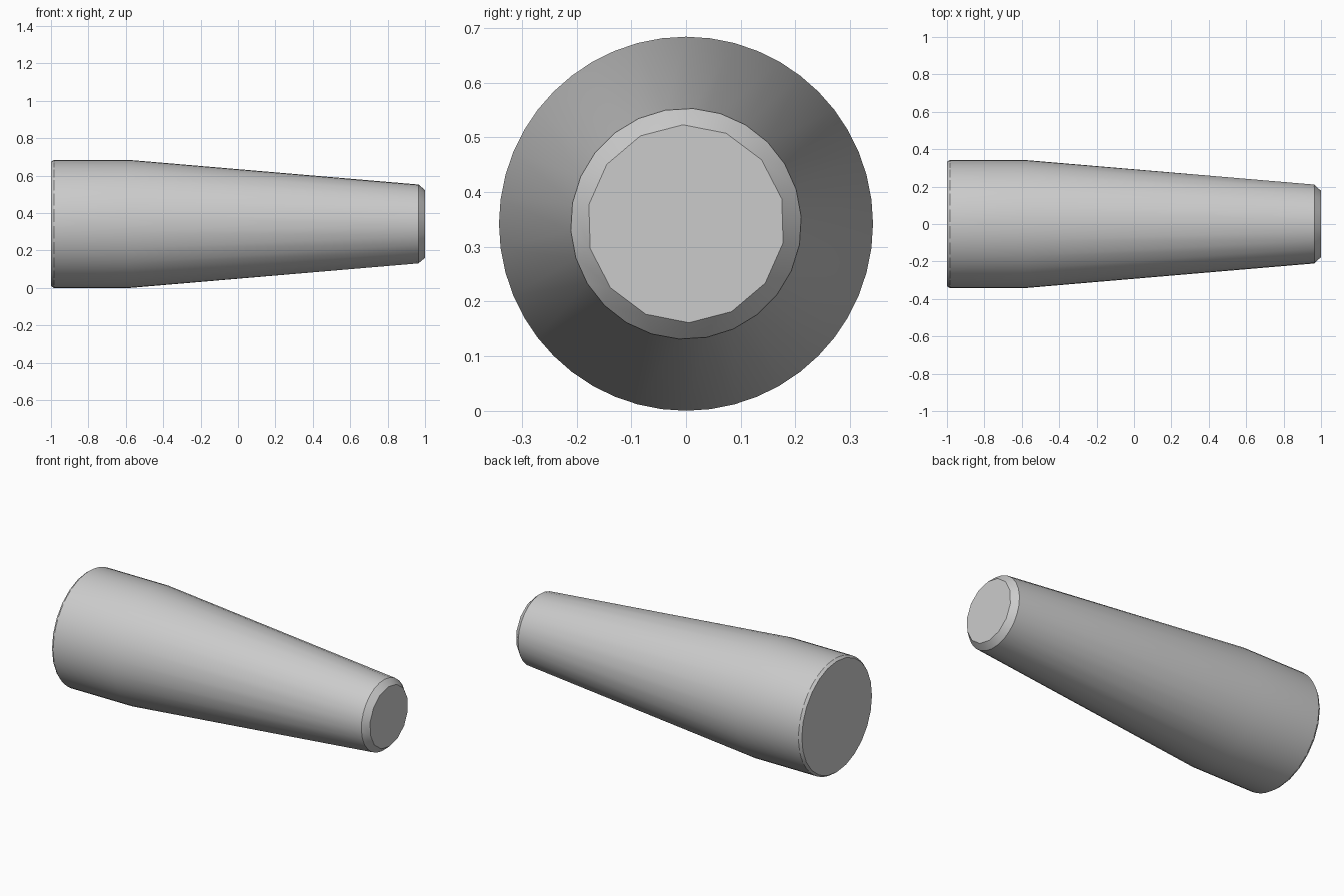
import bpy, bmesh, math

cube = bpy.data.objects.get("Cube")
if cube:
    bpy.data.objects.remove(cube, do_unlink=True)

# Plain grey finish
grey = bpy.data.materials.new("light_grey")
grey.use_nodes = True
colour = (0.6, 0.6, 0.6, 1)
grey.diffuse_color = colour
grey.node_tree.nodes["Principled BSDF"].inputs["Base Color"].default_value = colour

AXIS_Z = 0.342
# Rings along the axis: x, radius, sides, turn (the small end has fewer sides)
RINGS = [(-1, 0.332, 24, 0), (-0.985, 0.342, 48, 0), (-0.58, 0.342, 48, 0),
         (0.965, 0.211, 26, 0.06), (1, 0.181, 14, -0.03)]


def add_ring(bm, x, radius, sides, turn):
    angles = [turn + math.tau * i / sides for i in range(sides)]
    return [(a, bm.verts.new((x, radius * math.sin(a), AXIS_Z + radius * math.cos(a))))
            for a in angles]


def join_rings(bm, a, b):
    """Skin two rings, allowing different numbers of sides."""
    if len(a) == len(b):
        for i in range(len(a)):
            j = (i + 1) % len(a)
            bm.faces.new((a[i][1], a[j][1], b[j][1], b[i][1]))
        return
    i = j = 0
    while i < len(a) or j < len(b):
        next_a = a[0][0] + math.tau * (i + 1) / len(a)
        next_b = b[0][0] + math.tau * (j + 1) / len(b)
        va, vb = a[i % len(a)][1], b[j % len(b)][1]
        if j == len(b) or (i < len(a) and next_a <= next_b):
            i += 1
            bm.faces.new((va, a[i % len(a)][1], vb))
        else:
            j += 1
            bm.faces.new((va, b[j % len(b)][1], vb))


# Tapered body with chamfered ends
bm = bmesh.new()
rings = [add_ring(bm, *ring) for ring in RINGS]
for first, second in zip(rings, rings[1:]):
    join_rings(bm, first, second)

# Flat end caps
for ring in (rings[0], rings[-1]):
    bm.faces.new([v for _, v in ring])
bmesh.ops.recalc_face_normals(bm, faces=bm.faces[:])

mesh = bpy.data.meshes.new("tapered_handle")
bm.to_mesh(mesh)
bm.free()
mesh.materials.append(grey)
handle = bpy.data.objects.new("tapered_handle", mesh)
bpy.context.collection.objects.link(handle)

# Smooth sides, crisp ends
bpy.ops.object.select_all(action="DESELECT")
handle.select_set(True)
bpy.context.view_layer.objects.active = handle
bpy.ops.object.shade_smooth_by_angle(angle=math.radians(30))
